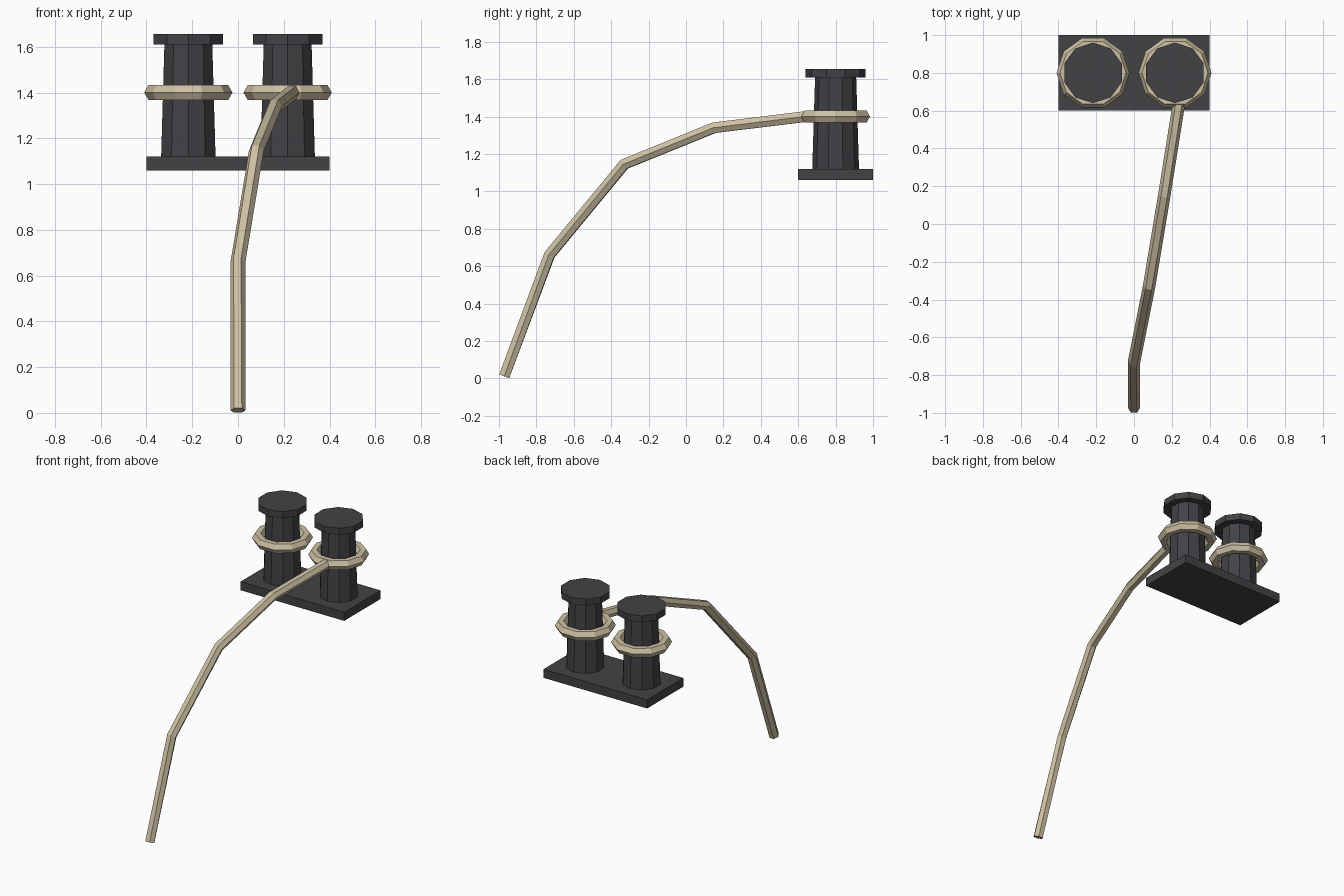
import bpy, bmesh, math
from mathutils import Vector

if "Cube" in bpy.data.objects:
    bpy.data.objects.remove(bpy.data.objects["Cube"])


def material(name, rgb):
    mat = bpy.data.materials.new(name)
    mat.use_nodes = True
    mat.diffuse_color = (*rgb, 1)
    mat.node_tree.nodes["Principled BSDF"].inputs["Base Color"].default_value = (*rgb, 1)
    return mat


IRON = material("dark iron", (0.055, 0.053, 0.06))
ROPE = material("tan rope", (0.62, 0.53, 0.37))


def add_object(name, bm, mat, location=(0, 0, 0)):
    bmesh.ops.recalc_face_normals(bm, faces=bm.faces)
    mesh = bpy.data.meshes.new(name)
    bm.to_mesh(mesh)
    bm.free()
    mesh.materials.append(mat)
    obj = bpy.data.objects.new(name, mesh)
    obj.location = location
    bpy.context.collection.objects.link(obj)


def skin(bm, rings, closed=False):
    """Join rings of points with quads; cap the ends unless closed."""
    rings = [[bm.verts.new(p) for p in ring] for ring in rings]
    sides = len(rings[0])
    pairs = list(zip(rings, rings[1:]))
    if closed:
        pairs.append((rings[-1], rings[0]))
    else:
        bm.faces.new(rings[0])
        bm.faces.new(rings[-1])
    for a, b in pairs:
        for i in range(sides):
            j = (i + 1) % sides
            bm.faces.new((a[i], a[j], b[j], b[i]))


def circle(center, u, v, radius, sides):
    angles = [math.tau * i / sides for i in range(sides)]
    return [center + (u * math.cos(a) + v * math.sin(a)) * radius for a in angles]


X, Y, Z = Vector((1, 0, 0)), Vector((0, 1, 0)), Vector((0, 0, 1))

# Base plate
bm = bmesh.new()
bmesh.ops.create_cube(bm, size=1)
bmesh.ops.scale(bm, vec=(0.8, 0.4, 0.06), verts=bm.verts)
add_object("base_plate", bm, IRON, (0, 0.8, 1.09))

for side, x in (("right", -0.217), ("left", 0.217)):
    # Tapered post and wider cap, ten sides with a corner facing the back
    for part, low, high, r1, r2 in (("post", 1.12, 1.61, 0.125, 0.11),
                                    ("cap", 1.61, 1.655, 0.16, 0.16)):
        bm = bmesh.new()
        skin(bm, [circle(Z * z, Y, X, r, 10) for z, r in ((low, r1), (high, r2))])
        add_object(f"{side}_{part}", bm, IRON, (x, 0.8, 0))

    # Rope loop around the post
    bm = bmesh.new()
    outward = circle(Vector(), X, Y, 1, 10)
    skin(bm, [circle(d * 0.156, d, Z, 0.037, 6) for d in outward], closed=True)
    add_object(f"{side}_rope_loop", bm, ROPE, (x, 0.8, 1.4))

# Hanging rope: six-sided sweep with mitred joints
path = [Vector(p) for p in ((0, -0.972, 0.011), (0, -0.73, 0.66), (0.08, -0.33, 1.145),
                            (0.16, 0.15, 1.34), (0.238, 0.64, 1.4))]
rings = []
for i, p in enumerate(path):
    before = (p - path[max(i - 1, 0)]).normalized()
    after = (path[min(i + 1, len(path) - 1)] - p).normalized()
    tangent = (before + after).normalized()
    across = tangent.cross(Z).normalized()
    rings.append(circle(p, across, across.cross(tangent), 0.033, 6))
bm = bmesh.new()
skin(bm, rings)
add_object("mooring_rope", bm, ROPE)
